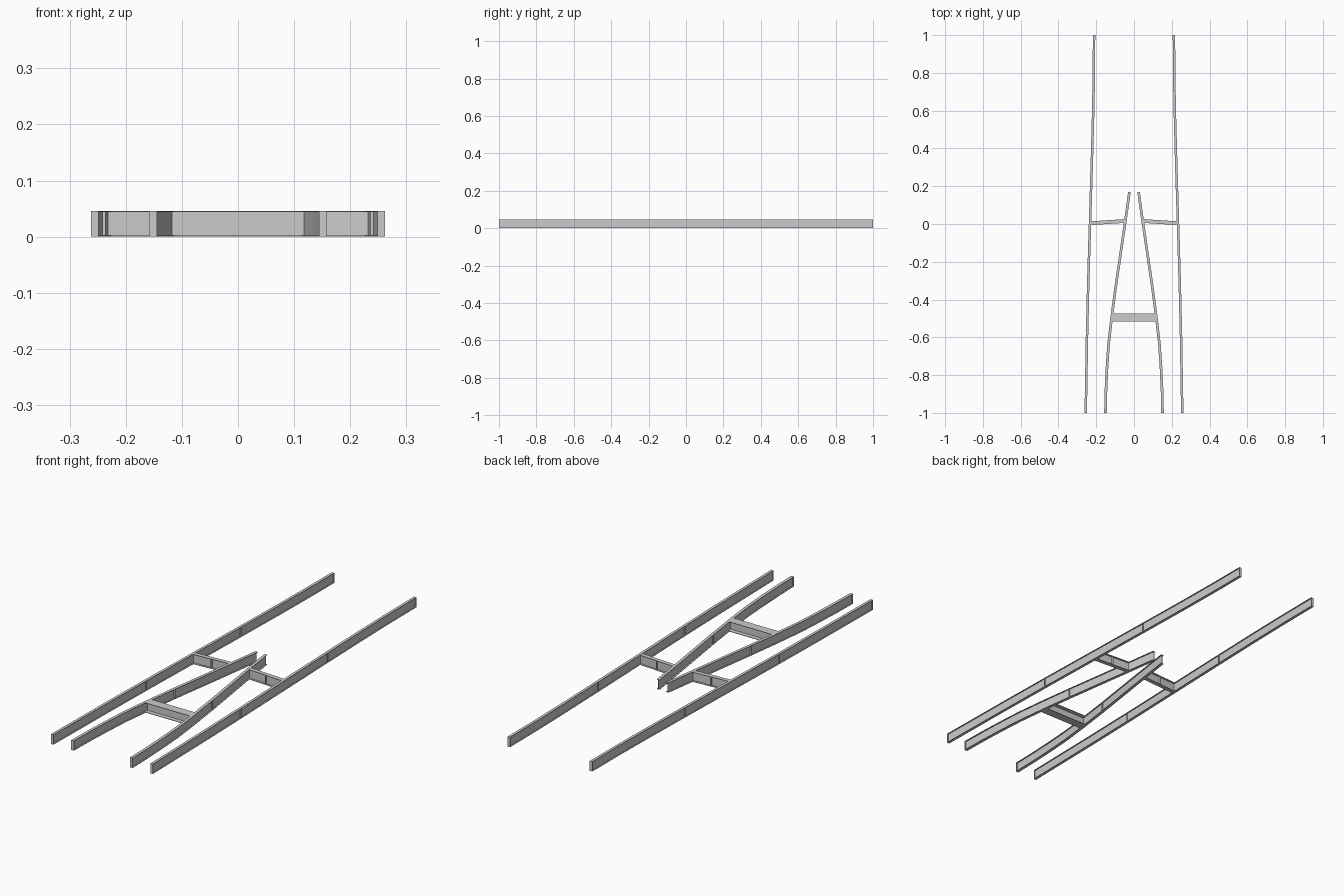
import bpy, bmesh
from mathutils import Vector

if "Cube" in bpy.data.objects:
    bpy.data.objects.remove(bpy.data.objects["Cube"])

H = 0.046      # beam height
FT = 0.0025    # flange thickness
WT = 0.0022    # web thickness


def i_profile(w, inset):
    """Closed I-section as (sideways, z) pairs."""
    a, b = w / 2, WT / 2
    z0, z1 = inset, H - inset
    half = [(a, z0), (a, FT), (b, FT), (b, H - FT), (a, H - FT), (a, z1)]
    return half + [(-s, z) for s, z in reversed(half)]


def make_object(name, bm, mirror):
    bmesh.ops.recalc_face_normals(bm, faces=bm.faces)
    mesh = bpy.data.meshes.new(name)
    bm.to_mesh(mesh)
    bm.free()
    obj = bpy.data.objects.new(name, mesh)
    bpy.context.collection.objects.link(obj)
    if mirror:
        obj.modifiers.new("Mirror", 'MIRROR').use_mirror_merge = False
    return obj


def i_beam(name, path, width, along='Y', inset=0.0, mirror=True):
    """Sweep an I-section along a plan path, ends cut square to the axis."""
    bm = bmesh.new()
    side = Vector((1, 0, 0)) if along == 'Y' else Vector((0, 1, 0))
    rings = []
    for x, y in path:
        rings.append([bm.verts.new(Vector((x, y, z)) + side * s)
                      for s, z in i_profile(width, inset)])
    for r0, r1 in zip(rings, rings[1:]):
        for i in range(12):
            j = (i + 1) % 12
            bm.faces.new((r0[i], r0[j], r1[j], r1[i]))
    bm.faces.new(rings[0])
    bm.faces.new(rings[-1])
    return make_object(name, bm, mirror)


def plate(name, x, y, dx, dy):
    """Upright stiffener or end plate fitted between the flanges."""
    bm = bmesh.new()
    bmesh.ops.create_cube(bm, size=1)
    bmesh.ops.scale(bm, vec=(dx, dy, H - 2 * FT), verts=bm.verts)
    bmesh.ops.translate(bm, vec=(x, y, H / 2), verts=bm.verts)
    return make_object(name, bm, True)


def x_at(path, y):
    for (xa, ya), (xb, yb) in zip(path, path[1:]):
        if ya <= y <= yb:
            return xa + (xb - xa) * (y - ya) / (yb - ya)


# Long outer rails
RW = 0.013
outer = [(0.2555, -1), (0.249, -0.6), (0.242, -0.3), (0.233, 0),
         (0.224, 0.3), (0.216, 0.6), (0.2125, 0.8), (0.2115, 1)]
i_beam("outer_rail", outer, RW)
for y in (-0.9985, -1 / 3, 1 / 3, 0.9985):
    plate("outer_rail_plate", x_at(outer, y), y, RW, 0.003)

# Converging inner rails
IW = 0.014
inner = [(0.151, -1), (0.1485, -0.88), (0.143, -0.76), (0.135, -0.64),
         (0.119, -0.5), (0.097, -1 / 3), (0.048, 0), (0.024, 0.17)]
i_beam("inner_rail", inner, IW)
for y in (-0.9985, -1 / 3):
    plate("inner_rail_plate", x_at(inner, y), y, IW, 0.003)

# Short struts joining the inner and outer rails
i_beam("side_strut", [(0.048, 0.016), (0.232, 0.004)], 0.02, 'X', 0.0003)
plate("side_strut_plate", 0.14, 0.01, 0.003, 0.02)

# Wide cross beam between the inner rails
i_beam("cross_beam", [(-0.118, -0.495), (0.118, -0.495)], 0.042, 'X', 0.0003, False)
